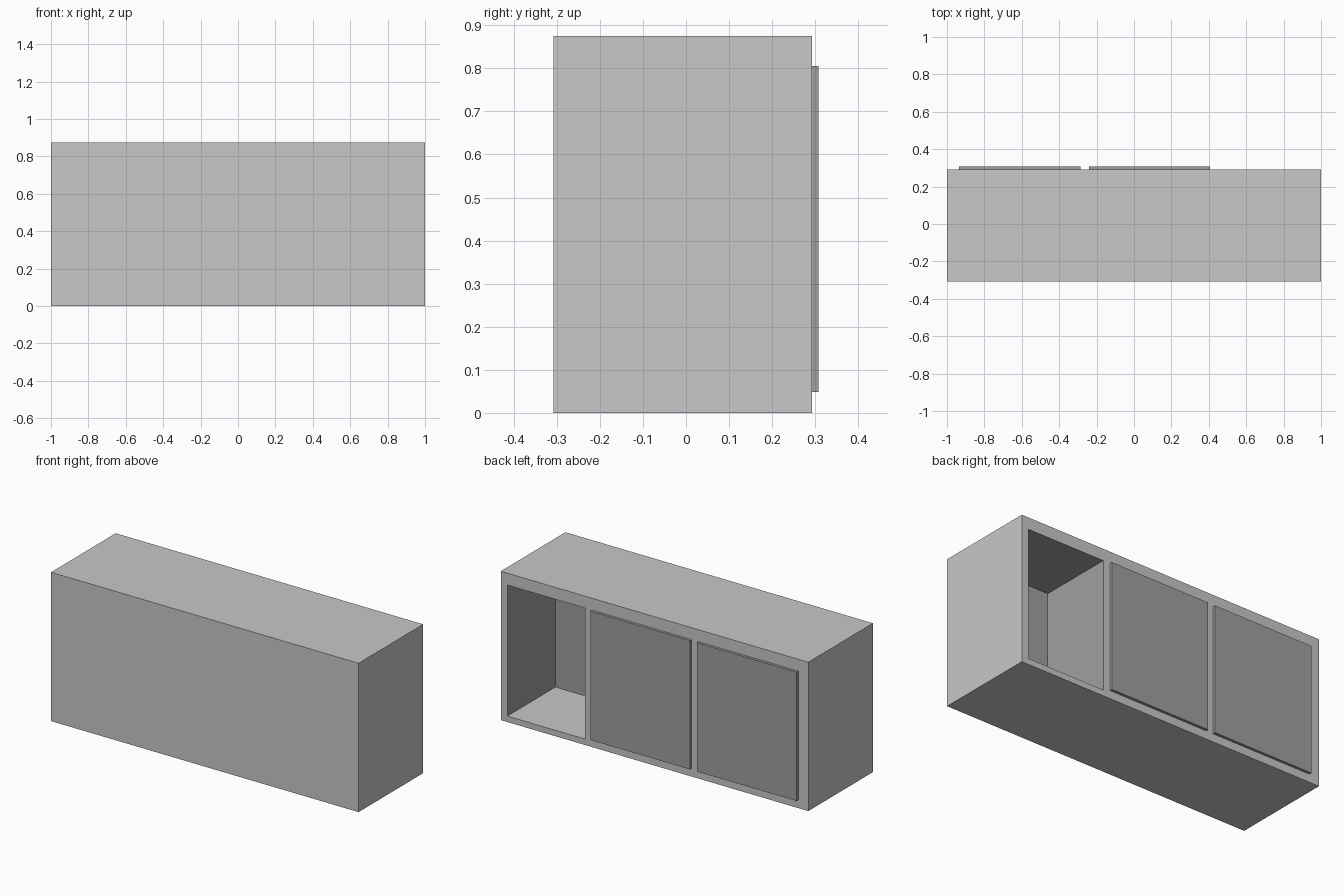
import bpy
import bmesh
from mathutils import Vector

if "Cube" in bpy.data.objects:
    bpy.data.objects.remove(bpy.data.objects["Cube"])


def material(name, value):
    m = bpy.data.materials.new(name)
    m.diffuse_color = (value, value, value, 1)
    m.use_nodes = True
    m.node_tree.nodes["Principled BSDF"].inputs["Base Color"].default_value = m.diffuse_color
    return m


LIGHT = material("light grey", 0.58)
DARK = material("mid grey", 0.35)


def box_mesh(lo, hi):
    bm = bmesh.new()
    bmesh.ops.create_cube(bm, size=1)
    lo, hi = Vector(lo), Vector(hi)
    for v in bm.verts:
        v.co = (lo + hi) / 2 + v.co * (hi - lo)
    return bm


def finish(bm, name, mats):
    bmesh.ops.recalc_face_normals(bm, faces=bm.faces[:])
    mesh = bpy.data.meshes.new(name)
    bm.to_mesh(mesh)
    bm.free()
    for m in mats:
        mesh.materials.append(m)
    obj = bpy.data.objects.new(name, mesh)
    bpy.context.collection.objects.link(obj)
    return obj


# Cabinet body with one open compartment in the +y side
Y0, Y1 = -0.308, 0.292
HX0, HX1, HZ0, HZ1, DEPTH = 0.452, 0.957, 0.035, 0.805, 0.446
bm = box_mesh((-1, Y0, 0), (1, Y1, 0.875))
cuts = [((HX0, 0, 0), (1, 0, 0)), ((HX1, 0, 0), (1, 0, 0)),
        ((0, 0, HZ0), (0, 0, 1)), ((0, 0, HZ1), (0, 0, 1))]
for co, no in cuts:
    faces = [f for f in bm.faces if f.calc_center_median().y > Y1 - 1e-4]
    edges = list({e for f in faces for e in f.edges})
    verts = list({v for f in faces for v in f.verts})
    bmesh.ops.bisect_plane(bm, geom=faces + edges + verts, plane_co=co, plane_no=no)


def in_opening(c):
    return HX0 - 1e-4 < c.x < HX1 + 1e-4 and HZ0 - 1e-4 < c.z < HZ1 + 1e-4


hole = [f for f in bm.faces
        if f.calc_center_median().y > Y1 - 1e-4 and in_opening(f.calc_center_median())]
new = bmesh.ops.extrude_discrete_faces(bm, faces=hole)["faces"]
for v in {v for f in new for v in f.verts}:
    v.co.y -= DEPTH

# Compartment lining is darker, except for its floor
for f in bm.faces:
    c = f.calc_center_median()
    inside = in_opening(c) and Y0 + 0.01 < c.y < Y1 - 0.01
    f.material_index = int(inside and c.z > HZ0 + 0.01)
finish(bm, "cabinet_body", [LIGHT, DARK])

# Two overlaid door panels
for name, x0, x1 in (("left_door", -0.935, -0.287), ("middle_door", -0.241, 0.407)):
    finish(box_mesh((x0, Y1, 0.048), (x1, 0.308, 0.805)), name, [DARK])
